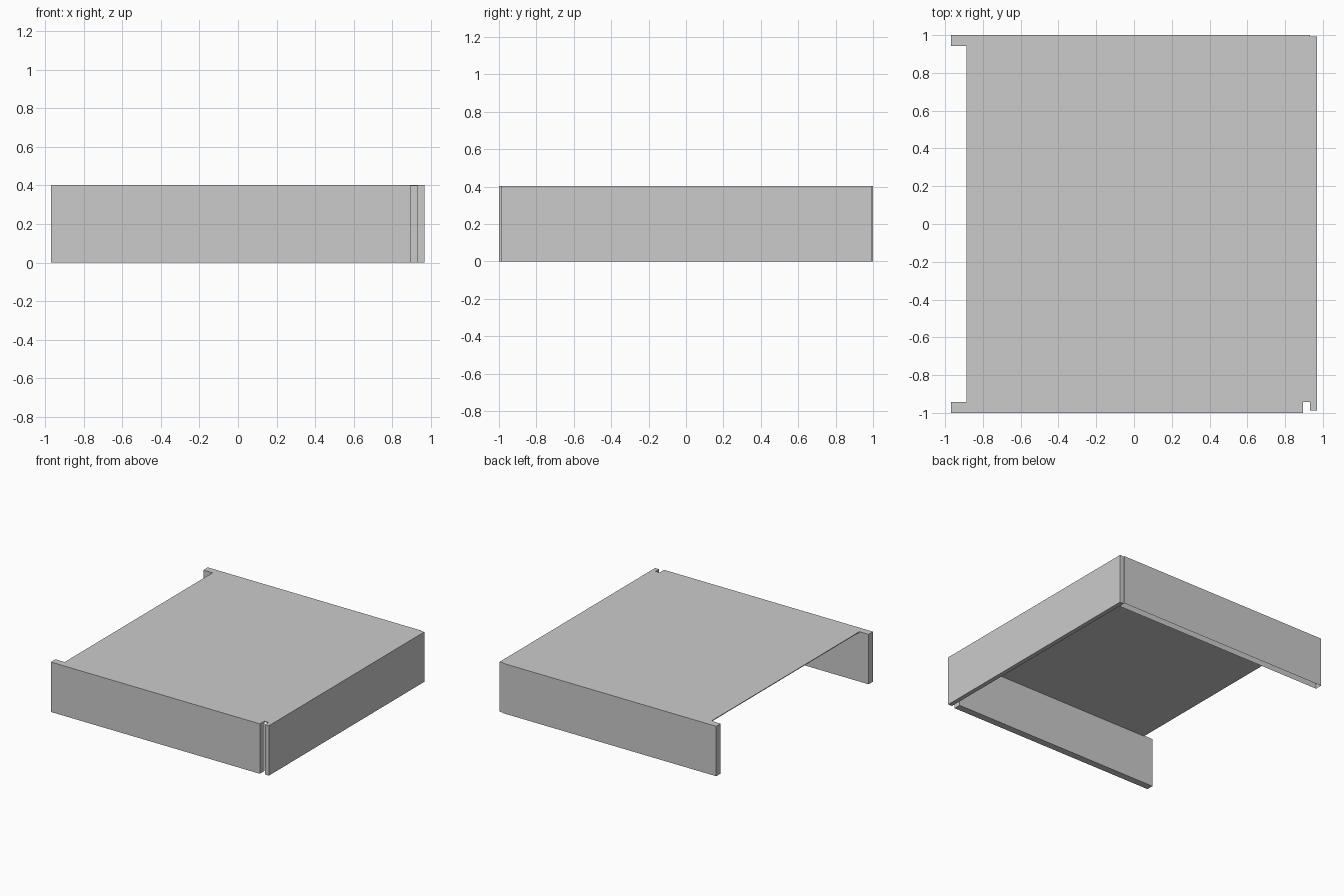
import bpy
import bmesh

if "Cube" in bpy.data.objects:
    bpy.data.objects.remove(bpy.data.objects["Cube"])


def box(name, x, y, z, open_bottom=False):
    """Box spanning the given (min, max) ranges, optionally without its underside."""
    bm = bmesh.new()
    bmesh.ops.create_cube(bm, size=1)
    for v in bm.verts:
        v.co = [r[0] if c < 0 else r[1] for c, r in zip(v.co, (x, y, z))]
    bm.normal_update()
    if open_bottom:
        under = [f for f in bm.faces if f.normal.z < -0.9]
        bmesh.ops.delete(bm, geom=under, context='FACES_ONLY')
    mesh = bpy.data.meshes.new(name)
    bm.to_mesh(mesh)
    bm.free()
    obj = bpy.data.objects.new(name, mesh)
    bpy.context.collection.objects.link(obj)
    return obj


HEIGHT = 0.403
INNER = 0.943  # inner faces of the long walls

# Thin top panel between the walls
box("top_panel", (-0.888, 0.932), (-INNER, INNER), (HEIGHT - 0.006, HEIGHT))

# Long walls: the front one stops short, leaving a corner notch
box("front_wall", (-0.97, 0.895), (-1.0, -INNER), (0, HEIGHT))
box("back_wall", (-0.97, 0.932), (INNER, 1.0), (0, HEIGHT), open_bottom=True)

# End wall closing the right side
box("right_wall", (0.932, 0.968), (-0.988, 0.993), (0, HEIGHT))
